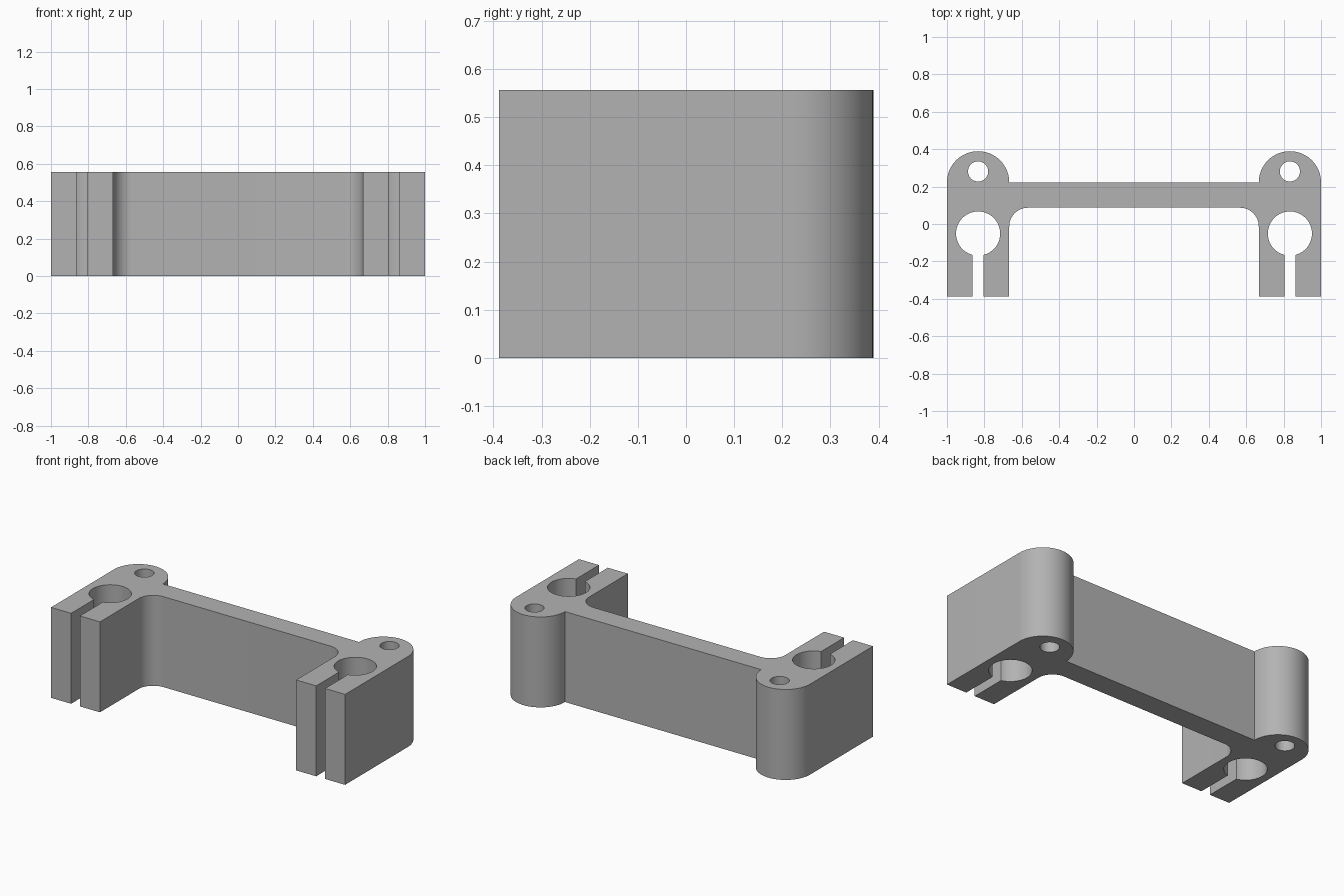
import bpy
import bmesh
from math import asin, cos, pi, radians, sin

cube = bpy.data.objects.get("Cube")
if cube:
    bpy.data.objects.remove(cube, do_unlink=True)

HEIGHT = 0.556
LEG_X = 0.8335          # centre line of each clamp leg
LEG_R = 0.1665          # half width of a leg and radius of its round back
FRONT = -0.388
BACK_Y = 0.2225         # back face of the web
WEB_FRONT = 0.087
BORE_Y, BORE_R = -0.051, 0.118
SLOT = 0.03             # half width of the slot
PIN_Y, PIN_R = 0.281, 0.054
FILLET = 0.1


def arc(cx, cy, r, start, end, n):
    """Points along an arc, angles in radians."""
    angles = [start + (end - start) * i / n for i in range(n + 1)]
    return [(cx + r * cos(a), cy + r * sin(a)) for a in angles]


# Half outline: round back, leg, slot, bore, slot, leg, fillet into the web
inner = LEG_X - LEG_R
mouth = asin(SLOT / BORE_R)
half = arc(LEG_X, BACK_Y, LEG_R, pi, 0, 40)
half += [(LEG_X + LEG_R, FRONT), (LEG_X + SLOT, FRONT)]
half += arc(LEG_X, BORE_Y, BORE_R, mouth - pi / 2, 1.5 * pi - mouth, 64)
half += [(LEG_X - SLOT, FRONT), (inner, FRONT)]
half += arc(inner - FILLET, WEB_FRONT - FILLET, FILLET, 0, pi / 2, 20)
outline = half + [(-x, y) for x, y in reversed(half)]

# Pin hole through each round back
pin = arc(LEG_X, PIN_Y, PIN_R, 0, 2 * pi, 40)[:-1]
loops = [outline, pin, [(-x, y) for x, y in pin]]

# Fill the profile and extrude it upward
bm = bmesh.new()
for loop in loops:
    verts = [bm.verts.new((x, y, 0)) for x, y in loop]
    for i, v in enumerate(verts):
        bm.edges.new((v, verts[i - 1]))
bmesh.ops.triangle_fill(bm, edges=bm.edges[:], use_beauty=True, normal=(0, 0, 1))
result = bmesh.ops.extrude_face_region(bm, geom=bm.faces[:], use_keep_orig=True)
top = [g for g in result["geom"] if isinstance(g, bmesh.types.BMVert)]
bmesh.ops.translate(bm, verts=top, vec=(0, 0, HEIGHT))
bmesh.ops.recalc_face_normals(bm, faces=bm.faces[:])

mesh = bpy.data.meshes.new("clamp_bracket")
bm.to_mesh(mesh)
bm.free()
bracket = bpy.data.objects.new("clamp_bracket", mesh)
bpy.context.collection.objects.link(bracket)

# Plain grey finish
grey = bpy.data.materials.new("plain_grey")
grey.use_nodes = True
colour = (0.45, 0.45, 0.45, 1)
grey.diffuse_color = colour
grey.node_tree.nodes["Principled BSDF"].inputs["Base Color"].default_value = colour
mesh.materials.append(grey)

# Smooth round walls, sharp rims
bpy.ops.object.select_all(action="DESELECT")
bracket.select_set(True)
bpy.context.view_layer.objects.active = bracket
bpy.ops.object.shade_smooth_by_angle(angle=radians(30))
